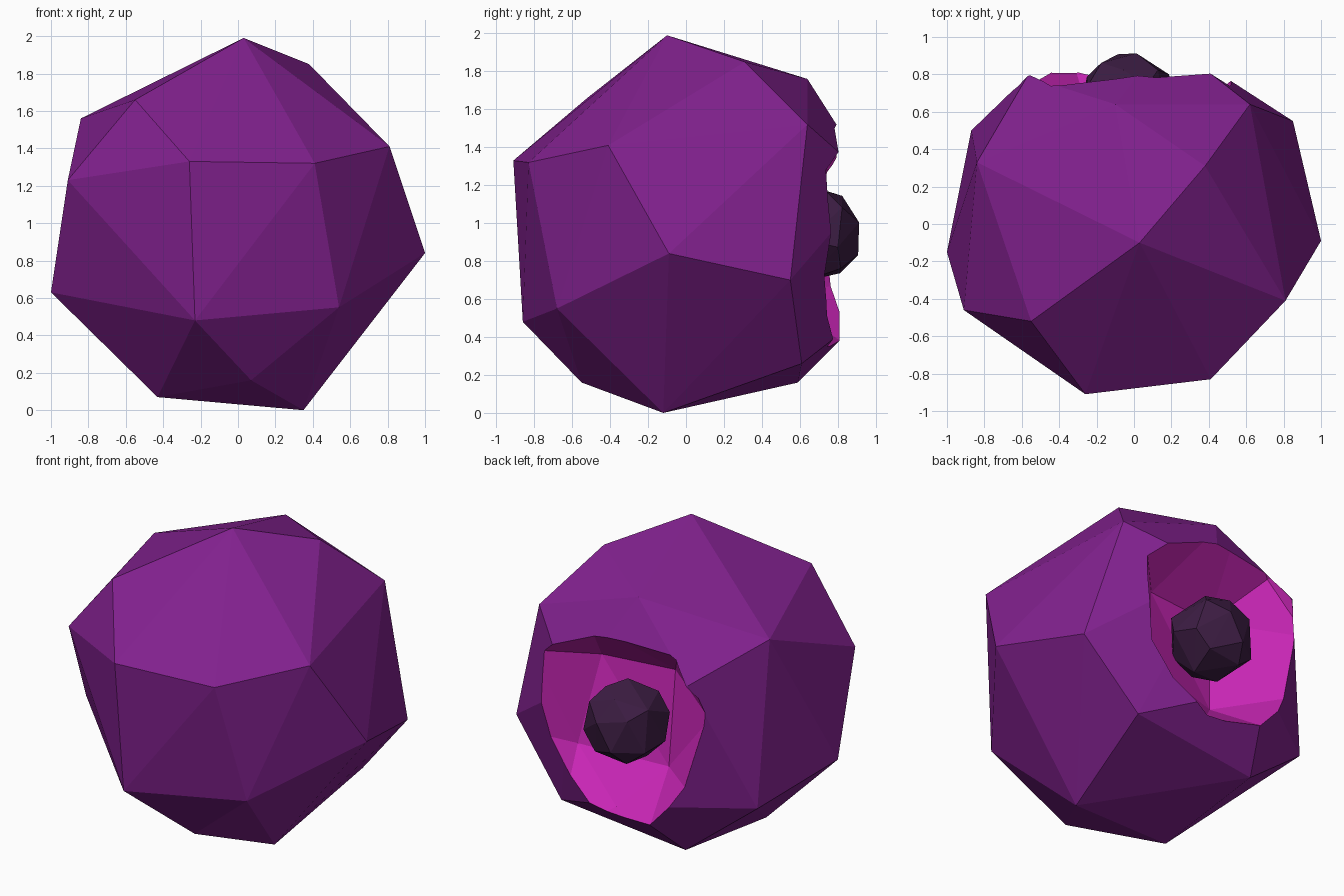
import bpy, bmesh
from mathutils import Vector

if "Cube" in bpy.data.objects:
    bpy.data.objects.remove(bpy.data.objects["Cube"])

# Corner points of the rough-cut stone
CORNERS = [
    (0.03, -0.10, 1.99), (-0.26, -0.91, 1.33), (0.41, -0.83, 1.32), (0.81, -0.41, 1.41),
    (1.00, -0.09, 0.84), (0.54, -0.68, 0.55), (-0.23, -0.86, 0.48), (-0.91, -0.46, 1.23),
    (-0.55, -0.52, 1.66), (-0.84, 0.33, 1.56), (0.38, 0.31, 1.85), (-1.00, -0.15, 0.63),
    (-0.43, -0.22, 0.07), (0.35, -0.12, 0.00), (0.07, -0.55, 0.16), (0.85, 0.55, 0.70),
    (0.62, 0.64, 1.52), (-0.10, 0.64, 1.76), (-0.41, 0.59, 0.16), (0.48, 0.61, 0.26),
    (-0.87, 0.50, 0.52), (-0.57, 0.79, 1.36), (0.17, 0.99, 1.21), (-0.22, 0.97, 0.54),
]


def material(name, rgb):
    mat = bpy.data.materials.new(name)
    mat.diffuse_color = (*rgb, 1)
    mat.use_nodes = True
    mat.node_tree.nodes["Principled BSDF"].inputs["Base Color"].default_value = mat.diffuse_color
    return mat


def stone(name, centre, scale, mats, slot=0):
    """Faceted stone: convex hull of the corner points, scaled about a centre."""
    bm = bmesh.new()
    for p in CORNERS:
        bm.verts.new(Vector(centre) + (Vector(p) - Vector((0, 0, 1))) * scale)
    bmesh.ops.convex_hull(bm, input=bm.verts[:])
    bmesh.ops.recalc_face_normals(bm, faces=bm.faces[:])
    mesh = bpy.data.meshes.new(name)
    for m in mats:
        mesh.materials.append(m)
    for f in bm.faces:
        f.material_index = slot
        f.smooth = False
    bm.to_mesh(mesh)
    bm.free()
    obj = bpy.data.objects.new(name, mesh)
    bpy.context.collection.objects.link(obj)
    return obj


purple = material("purple", (0.22, 0.015, 0.27))
magenta = material("magenta", (0.60, 0.02, 0.48))
dark = material("dark", (0.045, 0.012, 0.055))

# Outer body and the bowl cut into its back
body = stone("body", (0, 0, 1), 1.0, [purple, magenta])
cutter = stone("socket_cutter", (-0.03, 1.10, 0.99), 0.74, [purple, magenta], slot=1)
cutter.hide_render = True

cut = body.modifiers.new("socket", 'BOOLEAN')
cut.operation = 'DIFFERENCE'
cut.solver = 'EXACT'
cut.object = cutter
bpy.context.view_layer.objects.active = body
bpy.ops.object.modifier_apply(modifier=cut.name)
bpy.data.objects.remove(cutter)

# Dark core resting in the bowl
stone("core", (-0.03, 0.66, 0.95), 0.255, [dark])
